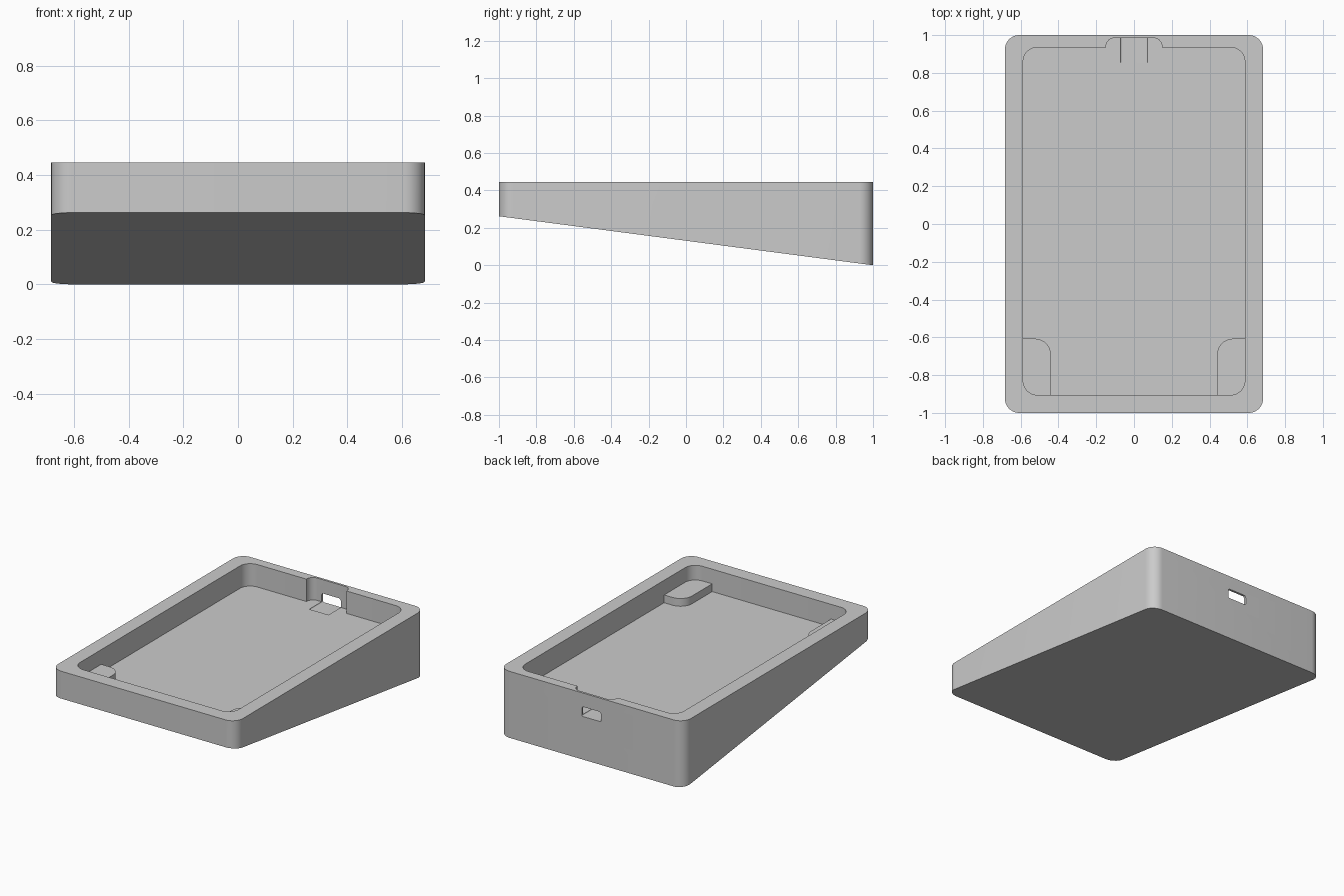
import bpy, bmesh, math
from mathutils import Vector, Matrix

if "Cube" in bpy.data.objects:
    bpy.data.objects.remove(bpy.data.objects["Cube"], do_unlink=True)

grey = bpy.data.materials.new("light grey")
grey.use_nodes = True
colour = (0.6, 0.6, 0.6, 1)
grey.diffuse_color = colour
grey.node_tree.nodes["Principled BSDF"].inputs["Base Color"].default_value = colour


def rounded(corners, steps=10):
    """Outline from (x, y, radius) right-angle corners."""
    pts = []
    for i, (x, y, r) in enumerate(corners):
        p = Vector((x, y))
        if r == 0:
            pts.append(p)
            continue
        u = (Vector(corners[i - 1][:2]) - p).normalized()
        v = (Vector(corners[(i + 1) % len(corners)][:2]) - p).normalized()
        centre = p + r * (u + v)
        for k in range(steps + 1):
            t = math.pi / 2 * k / steps
            pts.append(centre - r * (v * math.cos(t) + u * math.sin(t)))
    return pts


def prism(name, corners, low, high, matrix=None):
    """Extrude an outline between two heights; low may be a function of y."""
    bm = bmesh.new()
    pts = rounded(corners)
    base = low if callable(low) else lambda y: low
    bottom = [bm.verts.new((p.x, p.y, base(p.y))) for p in pts]
    top = [bm.verts.new((p.x, p.y, high)) for p in pts]
    bm.faces.new(bottom[::-1])
    bm.faces.new(top)
    for i in range(len(pts)):
        j = (i + 1) % len(pts)
        bm.faces.new((bottom[i], bottom[j], top[j], top[i]))
    if matrix:
        bm.transform(matrix)
    bmesh.ops.recalc_face_normals(bm, faces=bm.faces)
    mesh = bpy.data.meshes.new(name)
    bm.to_mesh(mesh)
    bm.free()
    mesh.materials.append(grey)
    ob = bpy.data.objects.new(name, mesh)
    bpy.context.collection.objects.link(ob)
    return ob


def activate(ob):
    bpy.ops.object.select_all(action='DESELECT')
    ob.select_set(True)
    bpy.context.view_layer.objects.active = ob


def cut(ob, cutter):
    cutter.hide_render = True
    mod = ob.modifiers.new("cut", 'BOOLEAN')
    mod.operation = 'DIFFERENCE'
    mod.solver = 'EXACT'
    mod.object = cutter
    activate(ob)
    bpy.ops.object.modifier_apply(modifier=mod.name)
    bpy.data.objects.remove(cutter, do_unlink=True)


TOP, FLOOR = 0.445, 0.295

# Wedge body with a sloping underside
w, r = 0.683, 0.075
body = prism("tray_body", [(-w, -1, r), (w, -1, r), (w, 1, r), (-w, 1, r)],
             lambda y: 0.131 * (1 - y), TOP)

# Pocket with a rounded notch in its rear wall
p, n, front, back, r = 0.587, 0.148, -0.905, 0.935, 0.075
pocket = [(-p, front, r), (p, front, r), (p, back, r), (n, back, 0),
          (n, 0.985, 0.045), (-n, 0.985, 0.045), (-n, back, 0), (-p, back, r)]
cut(body, prism("pocket_cutter", pocket, FLOOR, TOP + 0.1))

# Rear port, running on as a shallow groove in the floor
h = 0.071
port = [(-h, 0.288, 0.008), (h, 0.288, 0.008), (h, 0.353, 0.015), (-h, 0.353, 0.015)]
cut(body, prism("port_cutter", port, -1.1, -0.855, Matrix.Rotation(math.pi / 2, 4, 'X')))

# Raised support pads in the front corners, sunk into the walls
parts = [body]
for side, name in ((1, "left_pad"), (-1, "right_pad")):
    pad = [(side * 0.44, -0.94, 0), (side * 0.62, -0.94, 0),
           (side * 0.62, -0.607, 0), (side * 0.44, -0.607, 0.085)]
    parts.append(prism(name, pad, FLOOR - 0.015, FLOOR + 0.052))

for ob in parts:
    activate(ob)
    bpy.ops.object.shade_smooth_by_angle(angle=math.radians(30))
